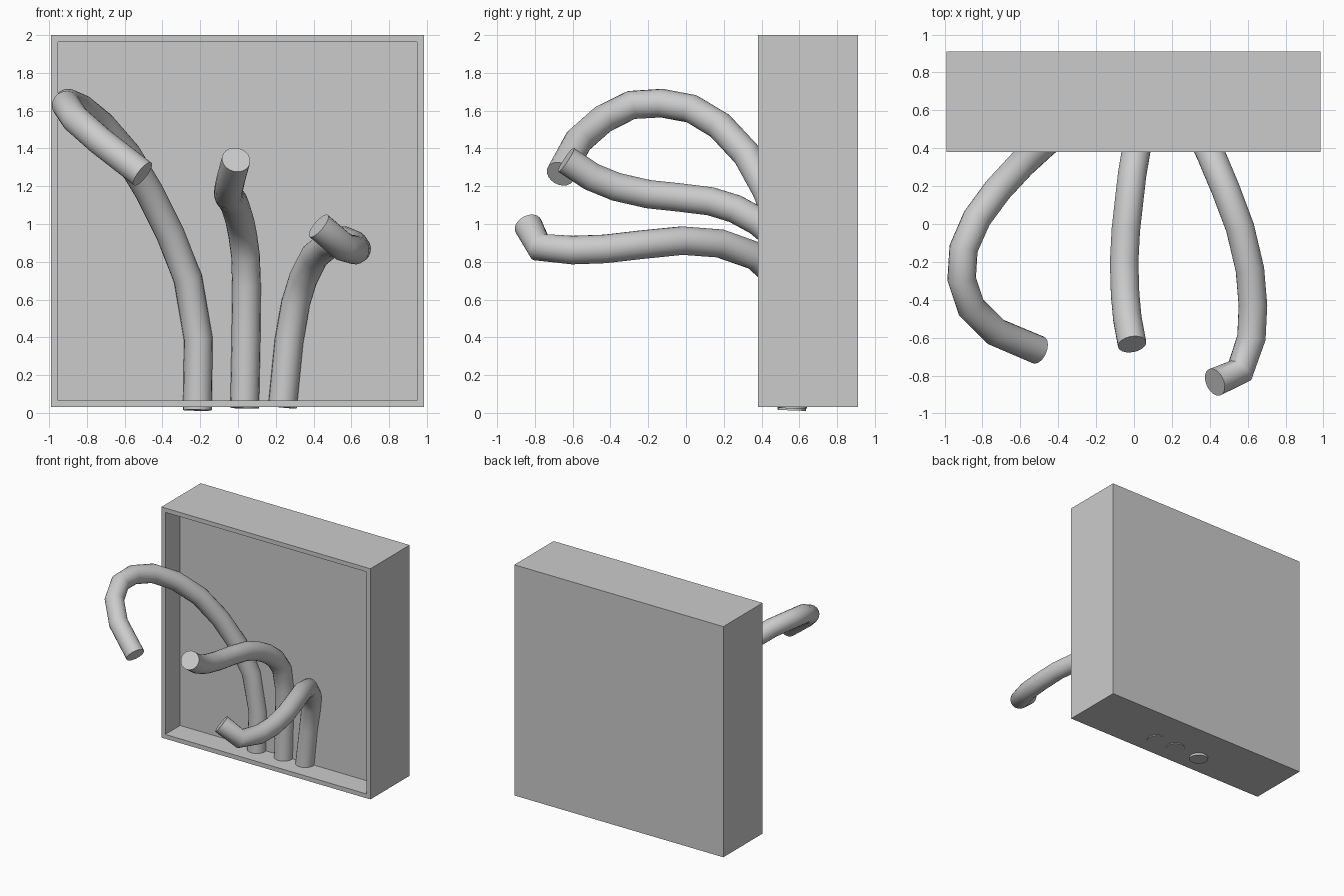
import bpy, bmesh
from mathutils import Matrix, Vector

if "Cube" in bpy.data.objects:
    bpy.data.objects.remove(bpy.data.objects["Cube"])


def make_case():
    # Solid box with a shallow recess in the front face
    lo, hi = Vector((-0.99, 0.38, 0.03)), Vector((0.985, 0.91, 2.0))
    bm = bmesh.new()
    bmesh.ops.create_cube(bm, size=1, matrix=Matrix.Translation((lo + hi) / 2)
                          @ Matrix.Diagonal((*(hi - lo), 1)))
    bm.normal_update()
    front = min(bm.faces, key=lambda f: f.calc_center_median().y)
    bmesh.ops.inset_region(bm, faces=[front], thickness=0.052)
    pushed = bmesh.ops.extrude_discrete_faces(bm, faces=[front])["faces"][0]
    bmesh.ops.translate(bm, verts=pushed.verts, vec=(0, 0.2, 0))
    mesh = bpy.data.meshes.new("case")
    bm.to_mesh(mesh)
    bm.free()
    bpy.context.collection.objects.link(bpy.data.objects.new("case", mesh))


def make_tube(name, points, radius=0.076):
    # Round capped tube swept along a path
    curve = bpy.data.curves.new(name, "CURVE")
    curve.dimensions = "3D"
    curve.bevel_depth = radius
    curve.bevel_resolution = 8
    curve.use_fill_caps = True
    spline = curve.splines.new("POLY")
    spline.points.add(len(points) - 1)
    for p, co in zip(spline.points, points):
        p.co = (*co, 1)
    obj = bpy.data.objects.new(name, curve)
    bpy.context.collection.objects.link(obj)
    bpy.ops.object.select_all(action="DESELECT")
    obj.select_set(True)
    bpy.context.view_layer.objects.active = obj
    bpy.ops.object.convert(target="MESH")
    bpy.ops.object.shade_smooth_by_angle(angle=0.9)


make_case()

# Three bent tubes rising from the recess floor and curling forward
make_tube("left_tube", [
    (-0.215, 0.56, 0.014), (-0.21, 0.575, 0.39), (-0.265, 0.56, 0.71),
    (-0.36, 0.51, 0.95), (-0.47, 0.43, 1.17), (-0.59, 0.32, 1.37),
    (-0.72, 0.18, 1.52), (-0.83, 0.03, 1.61), (-0.90, -0.13, 1.64),
    (-0.91, -0.29, 1.63), (-0.86, -0.44, 1.555), (-0.73, -0.57, 1.44),
    (-0.505, -0.665, 1.265)])
make_tube("middle_tube", [
    (0.035, 0.565, 0.025), (0.042, 0.575, 0.38), (0.045, 0.565, 0.67),
    (0.04, 0.535, 0.83), (0.025, 0.47, 0.94), (0.01, 0.38, 1.015),
    (-0.01, 0.26, 1.08), (-0.025, 0.13, 1.12), (-0.043, -0.03, 1.14),
    (-0.052, -0.20, 1.158), (-0.047, -0.37, 1.197), (-0.035, -0.50, 1.25),
    (-0.01, -0.635, 1.34)])
make_tube("right_tube", [
    (0.235, 0.565, 0.03), (0.27, 0.575, 0.38), (0.305, 0.555, 0.58),
    (0.345, 0.50, 0.71), (0.405, 0.37, 0.83), (0.485, 0.18, 0.897),
    (0.56, -0.02, 0.912), (0.612, -0.24, 0.89), (0.628, -0.43, 0.868),
    (0.62, -0.60, 0.862), (0.56, -0.775, 0.877), (0.427, -0.835, 0.99)])
